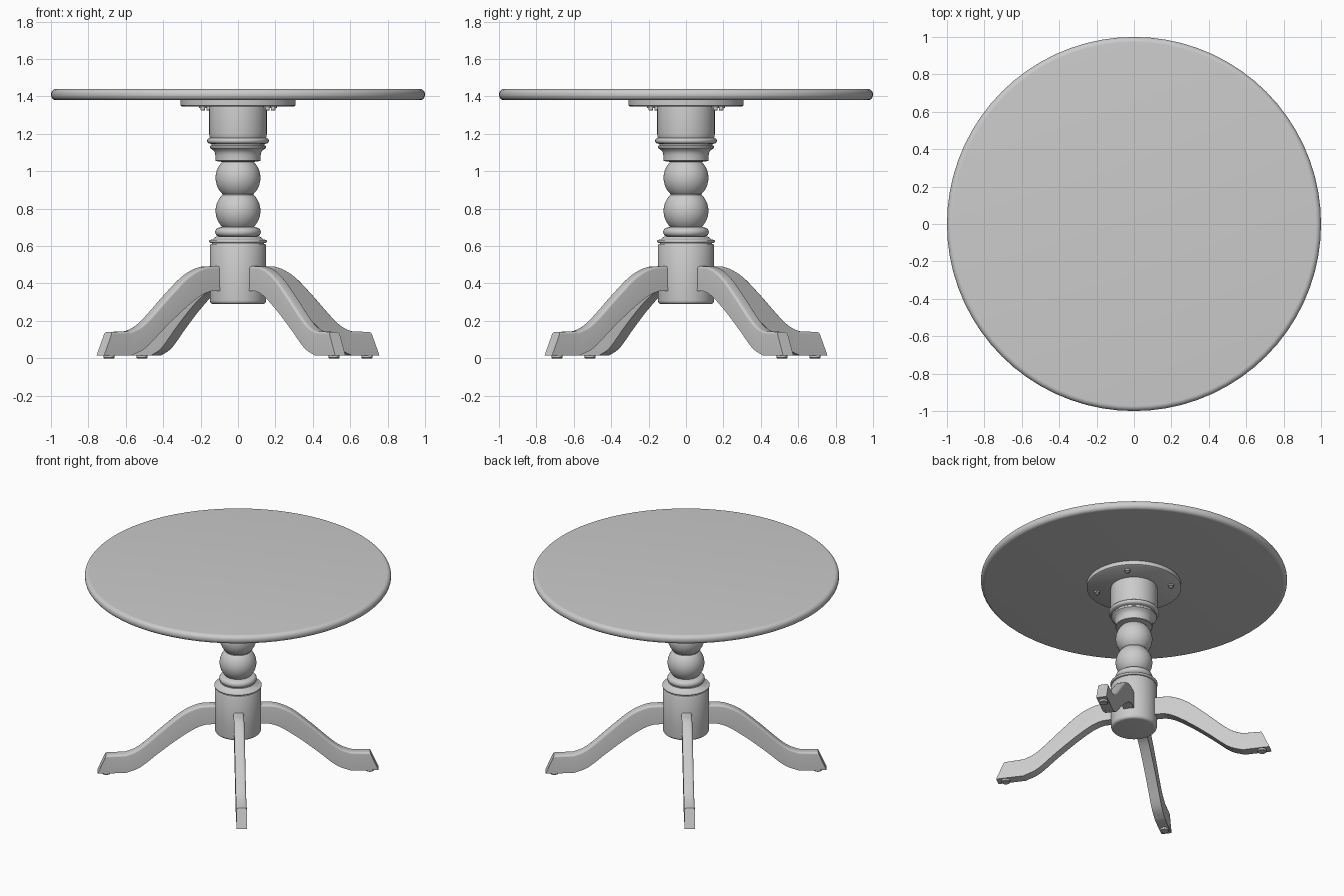
import bpy, bmesh, math
from mathutils import Vector, Matrix

if "Cube" in bpy.data.objects:
    bpy.data.objects.remove(bpy.data.objects["Cube"])

LEG_ANGLE = math.radians(36.6)


def finish(name, bm, angle=35):
    bmesh.ops.recalc_face_normals(bm, faces=bm.faces)
    me = bpy.data.meshes.new(name)
    bm.to_mesh(me)
    bm.free()
    ob = bpy.data.objects.new(name, me)
    bpy.context.collection.objects.link(ob)
    bpy.ops.object.select_all(action='DESELECT')
    ob.select_set(True)
    bpy.context.view_layer.objects.active = ob
    bpy.ops.object.shade_smooth_by_angle(angle=math.radians(angle))
    return ob


def lathe(name, profile, segs=64, offset=(0, 0, 0)):
    """Revolve (radius, z) points and cap both ends."""
    bm = bmesh.new()
    rings = []
    for r, z in profile:
        rings.append([bm.verts.new((r * math.cos(2 * math.pi * i / segs),
                                    r * math.sin(2 * math.pi * i / segs), z))
                      for i in range(segs)])
    for a, b in zip(rings, rings[1:]):
        for i in range(segs):
            j = (i + 1) % segs
            bm.faces.new((a[i], a[j], b[j], b[i]))
    bm.faces.new(rings[0])
    bm.faces.new(rings[-1])
    bmesh.ops.translate(bm, verts=bm.verts, vec=offset)
    return finish(name, bm)


def arc(cr, cz, rad, a0, a1, n=8, rz=None):
    """Arc points in the (radius, z) plane, angles in degrees."""
    rz = rz or rad
    return [(cr + rad * math.cos(math.radians(a0 + (a1 - a0) * i / n)),
             cz + rz * math.sin(math.radians(a0 + (a1 - a0) * i / n))) for i in range(n + 1)]


# Round top with softened rim
lathe("table_top", arc(0.972, 1.408, 0.028, -90, 0) + arc(0.972, 1.412, 0.028, 0, 90), 72)

# Mounting plate and its bolts
lathe("mounting_plate", [(0.30, 1.347), (0.308, 1.352), (0.308, 1.382)])
for k in range(4):
    a = math.radians(40 + 90 * k)
    pos = (0.245 * math.cos(a), 0.245 * math.sin(a), 0)
    lathe(f"plate_bolt_{k + 1}", [(0.009, 1.324), (0.012, 1.328), (0.012, 1.337),
                                  (0.02, 1.337), (0.02, 1.35)], 12, pos)

# Turned pedestal: hub, collar rings, two balls, cup and upper drum
hub = arc(0.13, 0.309, 0.02, -90, 0, 6) + [(0.151, 0.40), (0.151, 0.60)]
collar = [(0.146, 0.61), (0.14, 0.612), (0.14, 0.616)] + arc(0.147, 0.625, 0.008, -90, 90, 6) \
    + [(0.135, 0.636), (0.125, 0.645), (0.115, 0.652)]
ring = arc(0.098, 0.675, 0.024, -80, 80, 8)
balls = arc(0, 0.788, 0.12, -45, 46, 16) + arc(0, 0.965, 0.12, -46, 45, 16)
cup = [(0.118, 1.055), (0.121, 1.058), (0.121, 1.085), (0.124, 1.10), (0.132, 1.113),
       (0.146, 1.122), (0.149, 1.125), (0.149, 1.135), (0.143, 1.139), (0.143, 1.145)]
drum = arc(0.15, 1.163, 0.015, -90, 90, 8) + [(0.152, 1.182), (0.154, 1.20),
                                              (0.154, 1.33), (0.151, 1.349)]
lathe("pedestal", hub + collar + ring + balls + cup + drum)


def catmull(pts, steps=6):
    p = [Vector(q) for q in pts]
    p = [2 * p[0] - p[1]] + p + [2 * p[-1] - p[-2]]
    out = []
    for i in range(1, len(p) - 2):
        a, b, c, d = p[i - 1:i + 3]
        for s in range(steps):
            t = s / steps
            out.append(0.5 * (2 * b + (c - a) * t + (2 * a - 5 * b + 4 * c - d) * t * t
                              + (3 * b - a - 3 * c + d) * t ** 3))
    return out + [p[-2]]


# Leg: matching top and underside curves (radius, z), skinned with a rounded-top section
TOP = [(0.10, 0.49), (0.18, 0.492), (0.26, 0.483), (0.36, 0.435), (0.48, 0.335),
       (0.60, 0.225), (0.67, 0.172), (0.735, 0.145)]
LOW = [(0.10, 0.36), (0.17, 0.36), (0.22, 0.355), (0.29, 0.325), (0.40, 0.25),
       (0.52, 0.155), (0.64, 0.055), (0.735, 0.015)]


def leg(name, angle, half=0.034, rnd=0.014):
    stations = list(zip(catmull(TOP), catmull(LOW)))
    stations.append((Vector((0.862, 0.14)), Vector((0.917, 0.015))))
    bm = bmesh.new()
    rings = []
    for top, low in stations:
        up = (top - low).normalized()
        sect = [(-half, low)]
        for i in range(5):
            t = math.radians(22.5 * i)
            sect.append((-half + rnd * (1 - math.cos(t)), top - up * rnd * (1 - math.sin(t))))
        sect += [(-y, p) for y, p in reversed(sect)]
        rings.append([bm.verts.new((p.x, y, p.y)) for y, p in sect])
    n = len(rings[0])
    for a, b in zip(rings, rings[1:]):
        for i in range(n):
            j = (i + 1) % n
            bm.faces.new((a[i], a[j], b[j], b[i]))
    bm.faces.new(rings[0])
    bm.faces.new(rings[-1])
    bmesh.ops.rotate(bm, verts=bm.verts, matrix=Matrix.Rotation(angle, 3, 'Z'))
    return finish(name, bm, 30)


# Four splayed legs with glide pads
for k in range(4):
    a = LEG_ANGLE + k * math.pi / 2
    leg(f"leg_{k + 1}", a)
    lathe(f"foot_pad_{k + 1}", [(0.026, 0.0), (0.029, 0.003), (0.029, 0.02)], 20,
          (0.86 * math.cos(a), 0.86 * math.sin(a), 0))
